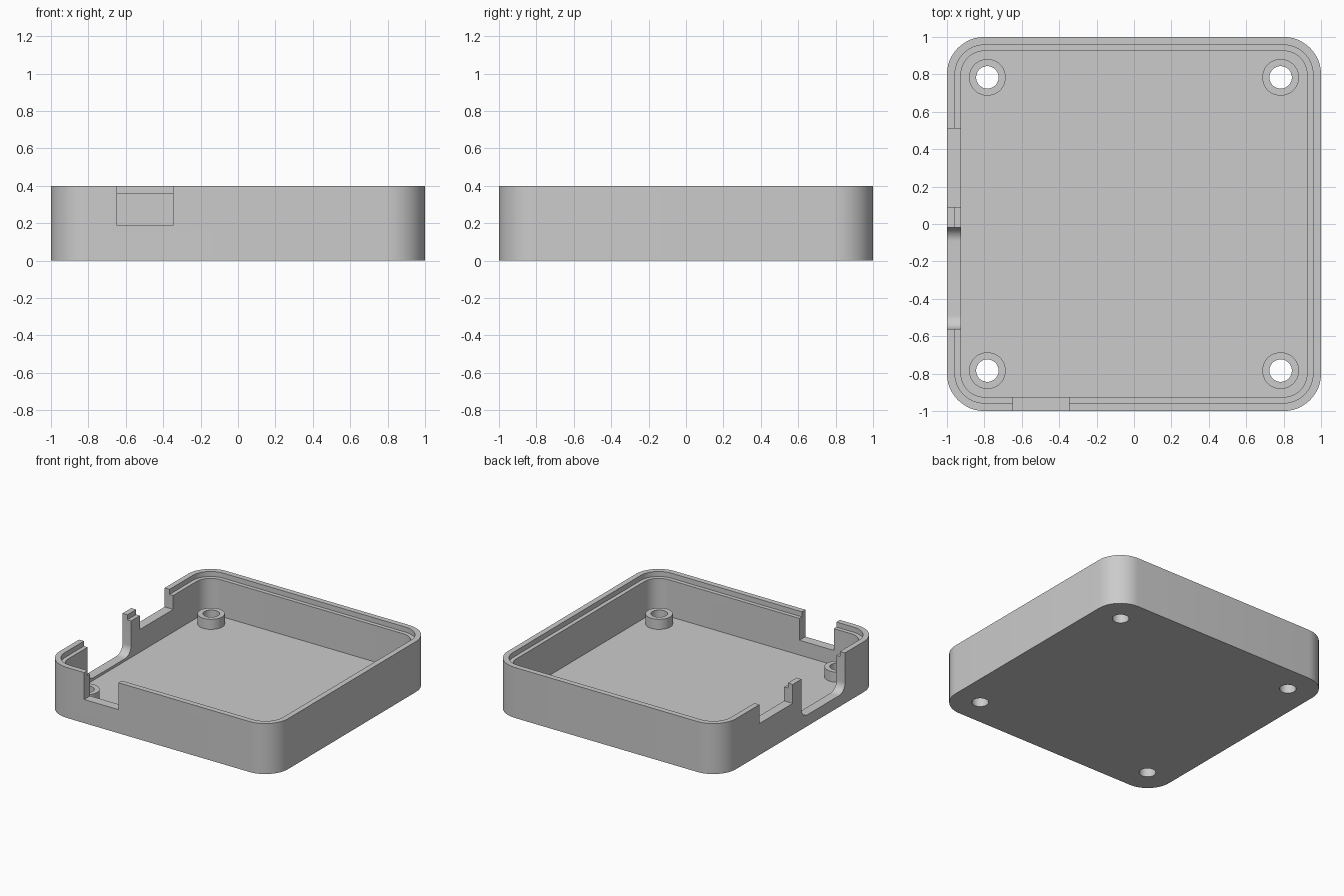
import bpy
import bmesh
from math import cos, sin, pi
from mathutils import Matrix

if "Cube" in bpy.data.objects:
    bpy.data.objects.remove(bpy.data.objects["Cube"])

HEIGHT, FLOOR, LEDGE = 0.40, 0.07, 0.36
LIP, INNER, RADIUS = 0.957, 0.925, 0.20

grey = bpy.data.materials.new("light grey plastic")
grey.use_nodes = True
grey.diffuse_color = (0.6, 0.6, 0.6, 1)
grey.node_tree.nodes["Principled BSDF"].inputs["Base Color"].default_value = (0.6, 0.6, 0.6, 1)


def rounded_rect(half_w, half_h, r, steps=12):
    """Counter-clockwise outline of a rounded rectangle."""
    points = []
    for k, (sx, sy) in enumerate([(1, 1), (-1, 1), (-1, -1), (1, -1)]):
        for i in range(steps + 1):
            a = (k + i / steps) * pi / 2
            points.append((sx * (half_w - r) + r * cos(a), sy * (half_h - r) + r * sin(a)))
    return points


def loft(name, sections, matrix=Matrix()):
    """Skin a stack of (outline, z) sections and cap both ends."""
    bm = bmesh.new()
    rings = [[bm.verts.new((x, y, z)) for x, y in outline] for outline, z in sections]
    for low, high in zip(rings, rings[1:]):
        for i in range(len(low)):
            j = (i + 1) % len(low)
            bm.faces.new((low[i], low[j], high[j], high[i]))
    bm.faces.new(rings[0][::-1])
    bm.faces.new(rings[-1])
    bmesh.ops.transform(bm, matrix=matrix, verts=bm.verts)
    bmesh.ops.recalc_face_normals(bm, faces=bm.faces)
    mesh = bpy.data.meshes.new(name)
    bm.to_mesh(mesh)
    bm.free()
    mesh.materials.append(grey)
    obj = bpy.data.objects.new(name, mesh)
    bpy.context.collection.objects.link(obj)
    return obj


def cylinder(name, x, y, r, z0, z1):
    outline = [(x + r * cos(i * pi / 24), y + r * sin(i * pi / 24)) for i in range(48)]
    return loft(name, [(outline, z0), (outline, z1)])


def box(name, x0, x1, y0, y1, z0, z1):
    outline = [(x0, y0), (x1, y0), (x1, y1), (x0, y1)]
    return loft(name, [(outline, z0), (outline, z1)])


def combine(target, tool, operation):
    """Apply a boolean and discard the tool object."""
    tool.hide_render = True
    mod = target.modifiers.new(tool.name, "BOOLEAN")
    mod.operation, mod.object, mod.solver = operation, tool, "EXACT"
    bpy.context.view_layer.objects.active = target
    bpy.ops.object.modifier_apply(modifier=mod.name)
    bpy.data.objects.remove(tool)


def square(half):
    return rounded_rect(half, half, RADIUS - (1 - half))


# Tray: outer wall, raised rim, inner ledge and cavity in one skin
tray = loft("enclosure_tray", [
    (square(1), 0), (square(1), HEIGHT),
    (square(LIP), HEIGHT), (square(LIP), LEDGE),
    (square(INNER), LEDGE), (square(INNER), FLOOR),
])

# Screw bosses with through holes
corners = [(sx * 0.784, sy * 0.784) for sx in (-1, 1) for sy in (-1, 1)]
for x, y in corners:
    combine(tray, cylinder("screw_boss", x, y, 0.098, 0.03, 0.15), "UNION")
for x, y in corners:
    combine(tray, cylinder("screw_hole", x, y, 0.06, -0.1, 0.3), "DIFFERENCE")

# Front notch and square side notch
combine(tray, box("front_notch", -0.648, -0.347, -1.1, -0.88, 0.187, 0.6), "DIFFERENCE")
combine(tray, box("side_notch", -1.1, -0.88, 0.092, 0.51, 0.25, 0.6), "DIFFERENCE")

# Deep side slot with rounded bottom corners: outline x, y, z become y, z, x
slot = rounded_rect(0.272, 0.255, 0.075)
to_side = Matrix.Translation((0, -0.29, 0.345)) @ Matrix(
    ((0, 0, 1, 0), (1, 0, 0, 0), (0, 1, 0, 0), (0, 0, 0, 1)))
combine(tray, loft("side_slot", [(slot, -1.1), (slot, -0.88)], to_side), "DIFFERENCE")

# Smooth the rounded corners, keep the rims crisp
bpy.ops.object.select_all(action="DESELECT")
tray.select_set(True)
bpy.context.view_layer.objects.active = tray
bpy.ops.object.shade_smooth_by_angle(angle=pi / 6)
